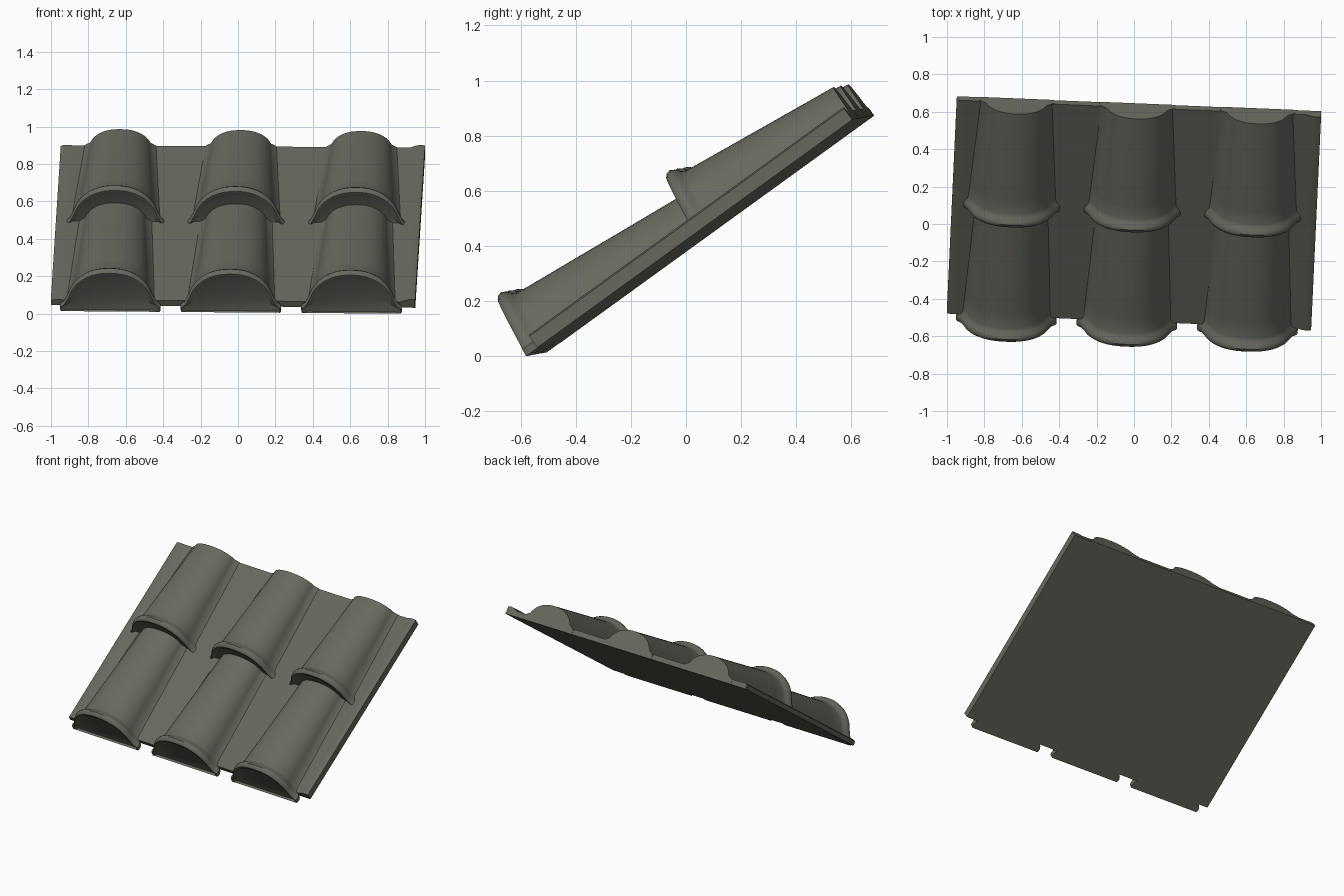
import bpy, math
from mathutils import Vector, Matrix

if "Cube" in bpy.data.objects:
    bpy.data.objects.remove(bpy.data.objects["Cube"])

# One clay colour for everything
clay = bpy.data.materials.new("dark_clay")
clay.diffuse_color = (0.14, 0.138, 0.115, 1)
clay.use_nodes = True
clay.node_tree.nodes["Principled BSDF"].inputs["Base Color"].default_value = clay.diffuse_color

# Roof plane frame: across (u), up the slope (v), away from the slope (n)
u = Vector((1.95, -0.08, -0.015)).normalized()
v = Vector((0.055, 1.14, 0.825))
v = (v - u * v.dot(u)).normalized()
n = u.cross(v)
frame = Matrix((u, v, n)).transposed()
origin = Vector((-1.0, -0.46, 0.04))
parts = []


def loft(name, rings):
    """Skin a list of equal-length rings given in (u, v, n) and cap both ends."""
    k = len(rings[0])
    verts = [origin + frame @ Vector(p) for r in rings for p in r]
    faces = [tuple(range(k)), tuple(reversed(range(len(verts) - k, len(verts))))]
    for i in range(len(rings) - 1):
        for j in range(k):
            a, b = i * k + j, i * k + (j + 1) % k
            faces.append((b, a, a + k, b + k))
    me = bpy.data.meshes.new(name)
    me.from_pydata(verts, [], faces)
    me.materials.append(clay)
    ob = bpy.data.objects.new(name, me)
    bpy.context.collection.objects.link(ob)
    parts.append(ob)


def arch(uc, vv, w, h, tilt):
    """Arched tile section with a small flared foot on each side."""
    right = [(w + 0.03, 0), (w + 0.03, 0.028), (w + 0.012, 0.042)]
    pts = list(right)
    for i in range(25):
        t = math.radians(20 + 140 * i / 24)
        c, s = math.cos(t), math.sin(t)
        pts.append((math.copysign(abs(c) ** 0.9, c) * w, s ** 0.9 * h))
    pts += [(-x, z) for x, z in reversed(right)]
    return [(uc + x, vv + tilt * z, z) for x, z in pts]


def roll_tile(name, uc, v0, v1):
    """Tapered barrel tile with a rounded lip at its lower end."""
    lip = [(0.016, 0.205, 0.195), (0.002, 0.222, 0.218), (0.0, 0.232, 0.232),
           (0.008, 0.238, 0.243), (0.024, 0.239, 0.246), (0.042, 0.232, 0.236),
           (0.056, 0.22, 0.22), (0.075, 0.213, 0.21)]
    rings = [arch(uc, v0 + s, w, h, 0.12) for s, w, h in lip]
    for i in range(1, 9):
        f = i / 8
        rings.append(arch(uc, v0 + 0.075 + (v1 - v0 - 0.075) * f,
                          0.213 - 0.043 * f, 0.21 - 0.068 * f, 0.12 * (1 - f)))
    loft(name, rings)


# Thin sloping base sheet with a raised right edge
section = [(1.95, 0), (1.95, 0.05), (1.93, 0.056), (1.90, 0.05), (1.87, 0.037),
           (0.06, 0.035), (0.02, 0.038), (0, 0.03), (0, 0)]
loft("base_sheet", [[(x, vv, z) for x, z in section] for vv in (0, 1.41)])

# Three columns of two overlapping tiles
for i, uc in enumerate((0.32, 0.965, 1.61)):
    roll_tile(f"lower_tile_{i + 1}", uc, -0.055, 0.78)
    roll_tile(f"upper_tile_{i + 1}", uc, 0.70, 1.412)

# Centre the whole on x and y, stand it on z = 0
pts = [p.co for ob in parts for p in ob.data.vertices]
lo = [min(p[a] for p in pts) for a in range(3)]
hi = [max(p[a] for p in pts) for a in range(3)]
shift = Vector((-(lo[0] + hi[0]) / 2, -(lo[1] + hi[1]) / 2, -lo[2]))
for ob in parts:
    ob.data.transform(Matrix.Translation(shift))

# Smooth shading with crisp edges
for ob in parts:
    ob.select_set(True)
bpy.context.view_layer.objects.active = parts[0]
bpy.ops.object.shade_smooth_by_angle(angle=math.radians(40))
